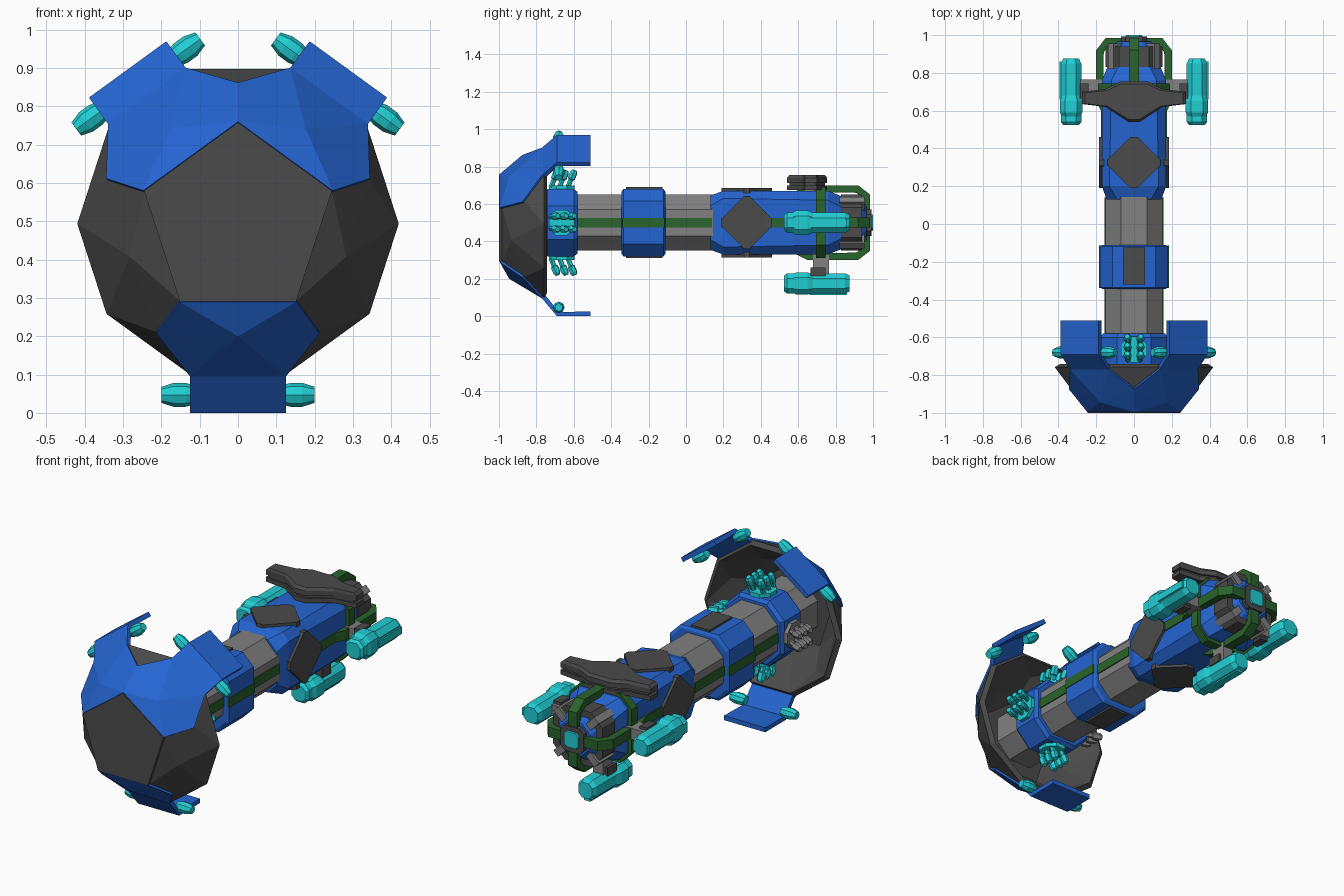
import bpy, bmesh, math
from mathutils import Matrix, Vector

if "Cube" in bpy.data.objects:
    bpy.data.objects.remove(bpy.data.objects["Cube"])


def material(name, rgb):
    m = bpy.data.materials.new(name)
    m.diffuse_color = (*rgb, 1)
    m.use_nodes = True
    m.node_tree.nodes["Principled BSDF"].inputs["Base Color"].default_value = m.diffuse_color
    return m


BLUE = material("blue", (0.018, 0.13, 0.64))
DARK = material("dark grey", (0.07, 0.07, 0.07))
GREY = material("mid grey", (0.22, 0.22, 0.22))
GREEN = material("green", (0.022, 0.125, 0.025))
CYAN = material("cyan", (0.015, 0.62, 0.66))


def finish(name, verts, faces, mat, orient=None):
    bm = bmesh.new()
    vs = [bm.verts.new(v) for v in verts]
    for f in faces:
        bm.faces.new([vs[i] for i in f])
    if orient is None:
        bmesh.ops.recalc_face_normals(bm, faces=bm.faces)
    else:
        bm.normal_update()
        for f in bm.faces:
            if f.normal.dot(f.calc_center_median() - orient) < 0:
                f.normal_flip()
    me = bpy.data.meshes.new(name)
    bm.to_mesh(me)
    bm.free()
    me.materials.append(mat)
    ob = bpy.data.objects.new(name, me)
    bpy.context.collection.objects.link(ob)
    return ob


def loft(name, rings, mat):
    n = len(rings[0])
    verts = [v for r in rings for v in r]
    faces = [tuple(range(n)), tuple(range(len(verts) - n, len(verts)))]
    for k in range(len(rings) - 1):
        for i in range(n):
            j = (i + 1) % n
            faces.append((k * n + i, k * n + j, (k + 1) * n + j, (k + 1) * n + i))
    return finish(name, verts, faces, mat)


def side(deg):
    """Frame of one side of the hull: x across, y along, z outward from the axis."""
    return Matrix.Translation((0, 0, 0.5)) @ Matrix.Rotation(math.radians(deg), 4, 'Y')


def hull(name, stations, mat, frame=side(0), n0=0.0, zs=1.0):
    """Chamfered square section along y; stations are (y, half size, half flat)."""
    rings = []
    for y, h, f in stations:
        pts = [(h, f), (f, h), (-f, h), (-h, f), (-h, -f), (-f, -h), (f, -h), (h, -f)]
        rings.append([frame @ Vector((a, y, n0 + b * zs)) for a, b in pts])
    return loft(name, rings, mat)


def plate(name, pts, lo, hi, mat, frame):
    return loft(name, [[frame @ Vector((a, b, z)) for a, b in pts] for z in (lo, hi)], mat)


def rect(x, y0, y1):
    return [(-x, y0), (x, y0), (x, y1), (-x, y1)]


def rod(name, p0, p1, radii, n, mat):
    """Tapered rod; radii are (fraction along, radius)."""
    q = (p1 - p0).to_track_quat('Z', 'Y')
    rings = []
    for t, r in radii:
        c = p0.lerp(p1, t)
        rings.append([c + q @ Vector((r * math.cos(i * math.tau / n), r * math.sin(i * math.tau / n), 0))
                      for i in range(n)])
    return loft(name, rings, mat)


# --- Faceted front shield ---
def P(deg, r, t, d):
    a = math.radians(deg)
    return Vector((r * math.cos(a) - t * math.sin(a), -1 + d,
                   0.5 + r * math.sin(a) + t * math.cos(a)))


CENTRE = Vector((0, -0.6, 0.5))


def sector(deg, s=1.0, dy=0.0):
    """Apex then six corners of one raised hexagon."""
    return [P(deg, 0.30 * s, 0, 0.055 + dy),
            P(deg - 36, 0.26 * s, 0, 0.004 + dy), P(deg + 36, 0.26 * s, 0, 0.004 + dy),
            P(deg + 36, 0.362 * s, 0, 0.125 + dy), P(deg, 0.405 * s, 0.125 * s, 0.23 + dy),
            P(deg, 0.405 * s, -0.125 * s, 0.23 + dy), P(deg - 36, 0.362 * s, 0, 0.125 + dy)]


FAN = [(0, i, i % 6 + 1) for i in range(1, 7)]


def thicken(ob, t):
    m = ob.modifiers.new("thickness", 'SOLIDIFY')
    m.thickness = t
    m.offset = -1


verts, faces = [], []
for deg in range(-90, 270, 72):
    b = len(verts)
    cur, nxt = sector(deg, 0.99, 0.012), sector(deg + 72, 0.99, 0.012)
    verts += cur + [nxt[5]]
    faces += [tuple(b + i for i in f) for f in FAN] + [(b + 3, b + 4, b + 7)]
shield = finish("shield_shell", verts, faces, DARK, CENTRE)
weld = shield.modifiers.new("weld", 'WELD')
weld.merge_threshold = 0.001
thicken(shield, 0.03)
loft("shield_front_plate", [[P(18 + 72 * i, r, 0, d) for i in range(5)]
                            for r, d in ((0.258, 0), (0.258, 0.03))], DARK)

for deg, nm, r in ((54, "right", 0.49), (126, "left", 0.49), (-90, "lower", 0.5)):
    v = sector(deg) + [P(deg, r, s * 0.125, d) for d in (0.31, 0.49) for s in (1, -1)]
    armour = finish("shield_armour_" + nm, v, FAN + [(4, 5, 8, 7), (7, 8, 10, 9)], BLUE, CENTRE)
    thicken(armour, 0.025)
    # small thrusters on the edges of the armour
    for s in (1, -1):
        rod("edge_thruster_" + nm, P(deg, r - 0.047, s * 0.11, 0.32), P(deg, r - 0.047, s * 0.2, 0.32),
            [(0, 0.024), (0.3, 0.031), (0.65, 0.031), (1, 0.021)], 8, CYAN)

# --- Hull ---
hull("shaft", [(-0.93, 0.15, 0.07), (0.15, 0.15, 0.07)], GREY)
hull("front_hub", [(-0.75, 0.17, 0.09), (-0.74, 0.18, 0.09), (-0.6, 0.18, 0.09), (-0.58, 0.165, 0.085)], BLUE)
hull("middle_collar", [(-0.345, 0.165, 0.105), (-0.335, 0.18, 0.115), (-0.12, 0.18, 0.115),
                       (-0.11, 0.165, 0.105)], BLUE)
hull("rear_body", [(0.13, 0.145, 0.09), (0.2, 0.17, 0.13), (0.76, 0.17, 0.12), (0.86, 0.13, 0.07)], BLUE)
hull("rear_core", [(0.83, 0.15, 0.08), (0.94, 0.15, 0.08)], DARK)
hull("rear_cap", [(0.93, 0.125, 0.07), (0.965, 0.09, 0.04)], BLUE)
hull("tail_plate", [(0.95, 0.07, 0.045), (0.992, 0.07, 0.045)], DARK)
hull("tail_light", [(0.98, 0.048, 0.032), (1.0, 0.042, 0.028)], CYAN)
hull("green_band", [(0.695, 0.19, 0.12), (0.745, 0.19, 0.12)], GREEN)
for deg in (45, 135, 225, 315):
    plate("tail_strut", rect(0.02, 0.82, 0.955), 0.1, 0.175, GREY, side(deg))

# --- Repeated parts on the four sides ---
STRAP = [(0.58, 0.165), (0.65, 0.2), (0.92, 0.2), (0.985, 0.15), (0.985, 0.03),
         (0.95, 0.03), (0.95, 0.13), (0.91, 0.16)]
CYCLE = Matrix(((0, 0, 1, 0), (1, 0, 0, 0), (0, 1, 0, 0), (0, 0, 0, 1)))
DIAMOND = [(0.02, 0.19), (0.14, 0.31), (0.14, 0.34), (0.02, 0.46),
           (-0.02, 0.46), (-0.14, 0.34), (-0.14, 0.31), (-0.02, 0.19)]
for deg in (0, 90, 180, 270):
    fr = side(deg)
    plate("tail_strap", STRAP, -0.027, 0.027, GREEN, fr @ CYCLE)
    plate("diamond_panel", DIAMOND, 0.15, 0.185, DARK, fr)

    # nozzle cluster behind the shield
    mat = GREY if deg == 270 else CYAN
    plate("nozzle_base", [(0.074 * math.cos(math.radians(22.5 + 45 * i)),
                           -0.665 + 0.074 * math.sin(math.radians(22.5 + 45 * i))) for i in range(8)],
          0.17, 0.2, mat, fr)
    for x in (-0.03, 0.03):
        for y in (-0.71, -0.665, -0.62):
            rod("nozzle", fr @ Vector((x, y - 0.012, 0.19)), fr @ Vector((x * 1.2, y + 0.025, 0.28)),
                [(0, 0.014), (0.45, 0.014), (0.5, 0.021), (0.85, 0.021), (1, 0.014)], 6, mat)

    if deg in (90, 270):
        # green stripe along the flanks
        plate("side_stripe", rect(0.026, -0.58, 0.14), 0.13, 0.156, GREEN, fr)
        plate("collar_stripe", rect(0.026, -0.34, -0.115), 0.16, 0.184, GREEN, fr)
        plate("body_stripe", rect(0.026, 0.19, 0.62), 0.15, 0.176, GREEN, fr)
    else:
        plate("collar_panel", rect(0.057, -0.32, -0.125), 0.15, 0.19, DARK, fr)

    if deg:
        # engine pod and its pylon
        c = 0.325 if deg == 180 else 0.333
        plate("pod_pylon", rect(0.03, 0.68, 0.765), 0.17, 0.3, GREY, fr)
        plate("pylon_foot", rect(0.045, 0.665, 0.745), 0.24, 0.285, DARK, fr)
        hull("engine_pod", [(0.525, 0.042, 0.02), (0.54, 0.054, 0.026), (0.85, 0.054, 0.026),
                            (0.875, 0.042, 0.02)], CYAN, fr, c)
        hull("pod_sleeve", [(0.57, 0.054, 0.03), (0.59, 0.066, 0.036), (0.65, 0.066, 0.036),
                            (0.68, 0.054, 0.03)], CYAN, fr, c, 0.9)
        plate("pod_fin", rect(0.02, 0.66, 0.86), c, c + 0.062, CYAN, fr)

# --- Dark wing-shaped sensor on top ---
half = [(0.03, 0.54), (0.15, 0.62), (0.275, 0.635), (0.275, 0.70), (0.15, 0.715), (0.07, 0.755)]
wing = half + [(-x, y) for x, y in reversed(half)]
small = [(x * 0.94, 0.65 + (y - 0.65) * 0.88) for x, y in wing]
plate("sensor_post", rect(0.04, 0.63, 0.69), 0.1, 0.19, GREY, side(0))
plate("sensor_lower", wing, 0.175, 0.2, DARK, side(0))
plate("sensor_core", small, 0.2, 0.215, DARK, side(0))
loft("sensor_upper", [[side(0) @ Vector((x, y, z)) for x, y in p]
                      for p, z in ((wing, 0.213), (wing, 0.24), (small, 0.255))], DARK)
